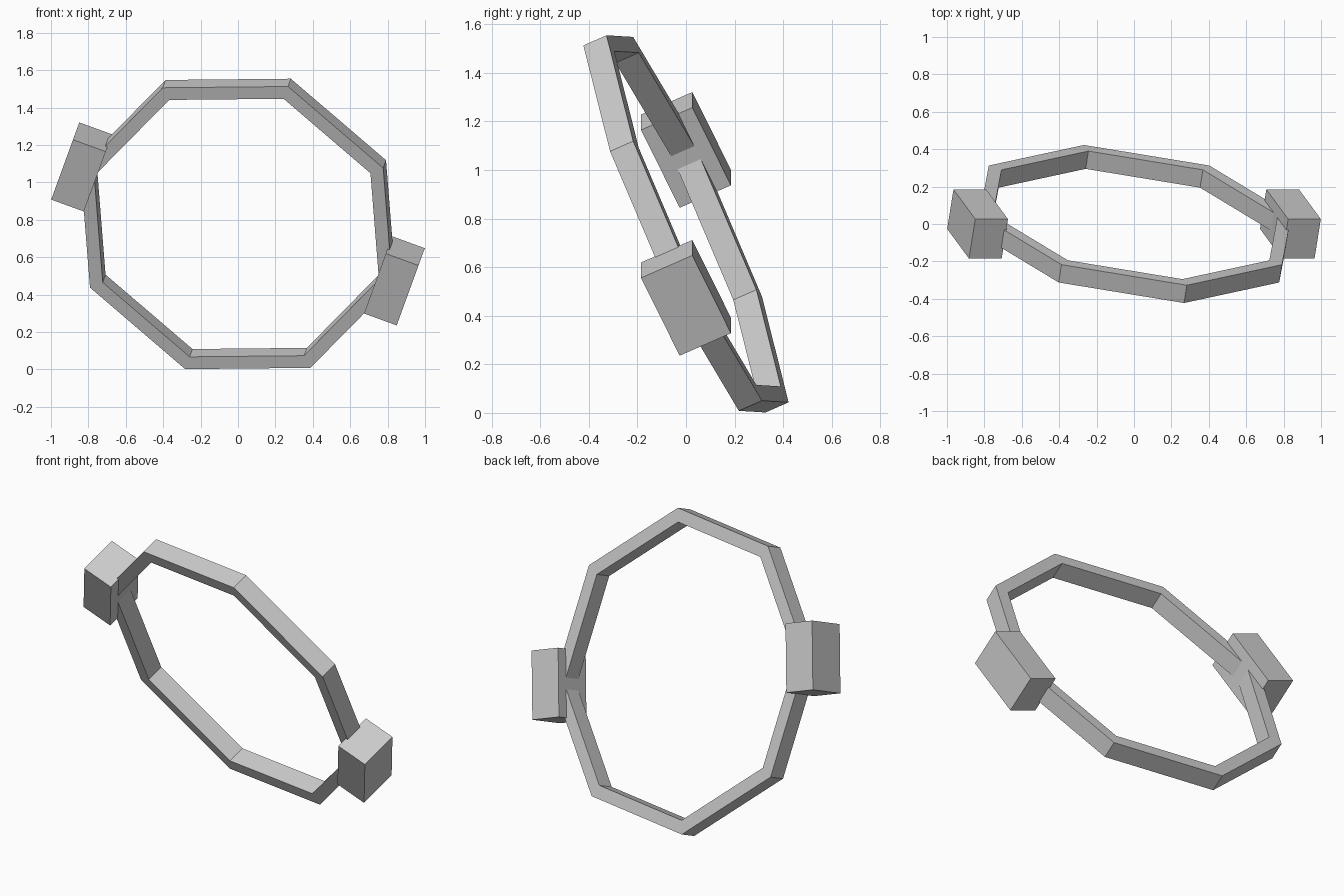
import bpy, bmesh
from math import sin, cos, pi, radians
from mathutils import Matrix, Euler

if "Cube" in bpy.data.objects:
    bpy.data.objects.remove(bpy.data.objects["Cube"])

# Shared tilt: the ring leans forward and rolls to the right
TILT = Matrix.Translation((0, 0, 0.778)) @ Euler((radians(25), radians(20), 0)).to_matrix().to_4x4()
SIDES, OUTER, INNER, DEPTH = 8, 0.887, 0.81, 0.105


def finish(name, bm):
    bmesh.ops.recalc_face_normals(bm, faces=bm.faces)
    mesh = bpy.data.meshes.new(name)
    bm.to_mesh(mesh)
    bm.free()
    obj = bpy.data.objects.new(name, mesh)
    obj.matrix_world = TILT
    bpy.context.collection.objects.link(obj)
    return obj


# Octagonal ring: rectangular section swept around the local y axis
bm = bmesh.new()
section = [(OUTER, -DEPTH / 2), (OUTER, DEPTH / 2), (INNER, DEPTH / 2), (INNER, -DEPTH / 2)]
loops = []
for k in range(SIDES):
    a = 2 * pi * k / SIDES
    loops.append([bm.verts.new((r * cos(a), y, r * sin(a))) for r, y in section])
for k in range(SIDES):
    p, q = loops[k], loops[(k + 1) % SIDES]
    for i in range(4):
        j = (i + 1) % 4
        bm.faces.new((p[i], p[j], q[j], q[i]))
finish("octagonal_ring", bm)

# Blocks clamped on opposite corners of the ring
for side, name in ((-1, "left_block"), (1, "right_block")):
    bm = bmesh.new()
    bmesh.ops.create_cube(bm, size=1, matrix=Matrix.Translation((side * 0.89, 0, 0))
                          @ Matrix.Diagonal((0.186, 0.233, 0.376, 1)))
    finish(name, bm)
